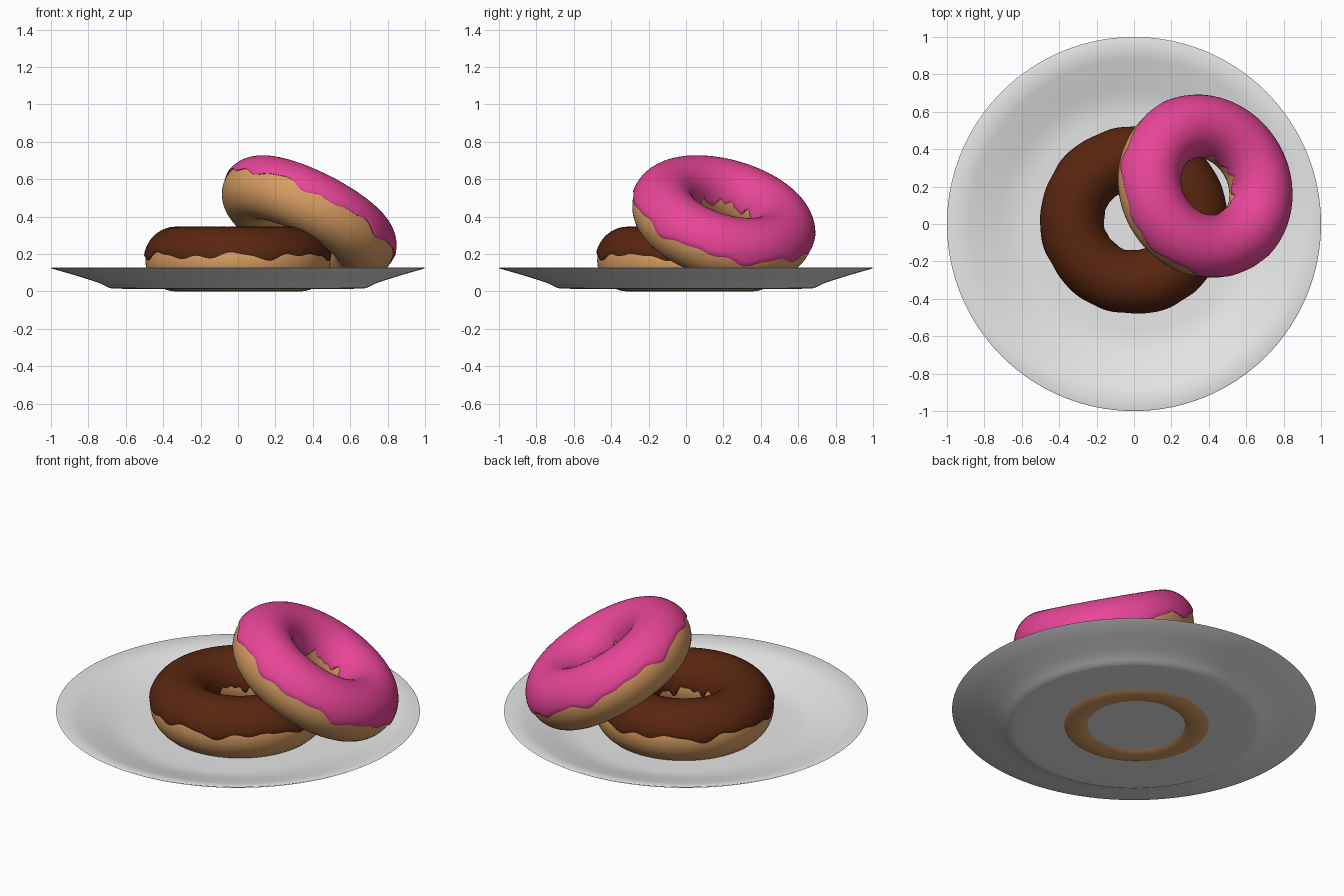
import bpy, bmesh, math
from mathutils import Vector, Matrix

if "Cube" in bpy.data.objects:
    bpy.data.objects.remove(bpy.data.objects["Cube"])

def material(name, rgb):
    m = bpy.data.materials.new(name)
    m.diffuse_color = (*rgb, 1)
    m.use_nodes = True
    m.node_tree.nodes["Principled BSDF"].inputs["Base Color"].default_value = m.diffuse_color
    return m

WHITE = material("plate white", (0.8, 0.8, 0.8))
DOUGH = material("golden dough", (0.68, 0.34, 0.125))
CHOC = material("chocolate icing", (0.1, 0.019, 0.005))
PINK = material("pink icing", (0.8, 0.06, 0.31))

def grid_object(name, rings, mat, closed, matrix=Matrix()):
    """Skin a list of cross-sections that goes round in a full turn."""
    bm = bmesh.new()
    vs = [[bm.verts.new(p) for p in ring] for ring in rings]
    n, k = len(vs), len(vs[0])
    for i in range(n):
        a, b = vs[i], vs[(i + 1) % n]
        for j in range(k if closed else k - 1):
            q = (j + 1) % k
            bm.faces.new((a[j], b[j], b[q], a[q]))
    bmesh.ops.remove_doubles(bm, verts=bm.verts, dist=1e-5)
    bmesh.ops.recalc_face_normals(bm, faces=bm.faces)
    bm.transform(matrix)
    me = bpy.data.meshes.new(name)
    bm.to_mesh(me)
    bm.free()
    me.materials.append(mat)
    ob = bpy.data.objects.new(name, me)
    bpy.context.collection.objects.link(ob)
    bpy.ops.object.select_all(action='DESELECT')
    bpy.context.view_layer.objects.active = ob
    ob.select_set(True)
    bpy.ops.object.shade_smooth_by_angle(angle=math.radians(50))
    return ob

def spin(section, u):
    return [(r * math.cos(u), r * math.sin(u), z) for r, z in section]

# plate: thin revolved profile, underside then upper side
profile = [(0, .014), (.3, .014), (.6, .014), (.665, .015), (.685, .018), (.71, .030),
           (.74, .044), (.78, .058), (.88, .089), (.995, .122), (1.0, .125), (.995, .128),
           (.88, .098), (.78, .068), (.72, .050), (.67, .036), (.62, .028), (.57, .025),
           (.3, .025), (0, .025)]
grid_object("plate", [spin(profile, 2 * math.pi * i / 128) for i in range(128)], WHITE, False)

R, DR = 0.332, 0.163          # ring radius, dough radius
IR, IZ = 0.173, 0.181         # icing section radii (across, up)
N = 144

def wave(u, s):
    return (math.sin(7 * u + s) + .7 * math.sin(12 * u + 2.3 * s)
            + .5 * math.sin(19 * u + 4.1 * s)) / 2.2

def donut(name, icing_mat, loc, axis, seed):
    rot = Vector((0, 0, 1)).rotation_difference(Vector(axis)).to_matrix().to_4x4()
    mx = Matrix.Translation(loc) @ rot
    dough, icing = [], []
    for i in range(N):
        u = 2 * math.pi * i / N
        sec = [(R + DR * math.cos(2 * math.pi * j / 40), .165 * math.sin(2 * math.pi * j / 40))
               for j in range(40)]
        dough.append(spin(sec, u))
        # icing shell with wavy outer and inner lower edges
        lo = .17 + .17 * wave(u, seed)
        hi = math.pi - .12 - .2 * wave(u, seed + 2)
        sec = [(R + .155 * math.cos(lo), .155 * math.sin(lo))]
        sec.append((R + .168 * math.cos(lo - .03), .168 * math.sin(lo - .03)))
        for j in range(25):
            p = lo + .02 + (hi - lo - .04) * j / 24
            sec.append((R + IR * math.cos(p), IZ * math.sin(p)))
        sec.append((R + .168 * math.cos(hi + .03), .168 * math.sin(hi + .03)))
        sec.append((R + .155 * math.cos(hi), .155 * math.sin(hi)))
        icing.append(spin(sec, u))
    grid_object(name + "_dough", dough, DOUGH, True, mx)
    grid_object(name + "_icing", icing, icing_mat, False, mx)

# flat chocolate donut and the pink one leaning on it
donut("chocolate_donut", CHOC, (0, .02, .165), (0, 0, 1), 0.6)
donut("pink_donut", PINK, (.375, .197, .381), (.44, .25, .863), 2.9)
